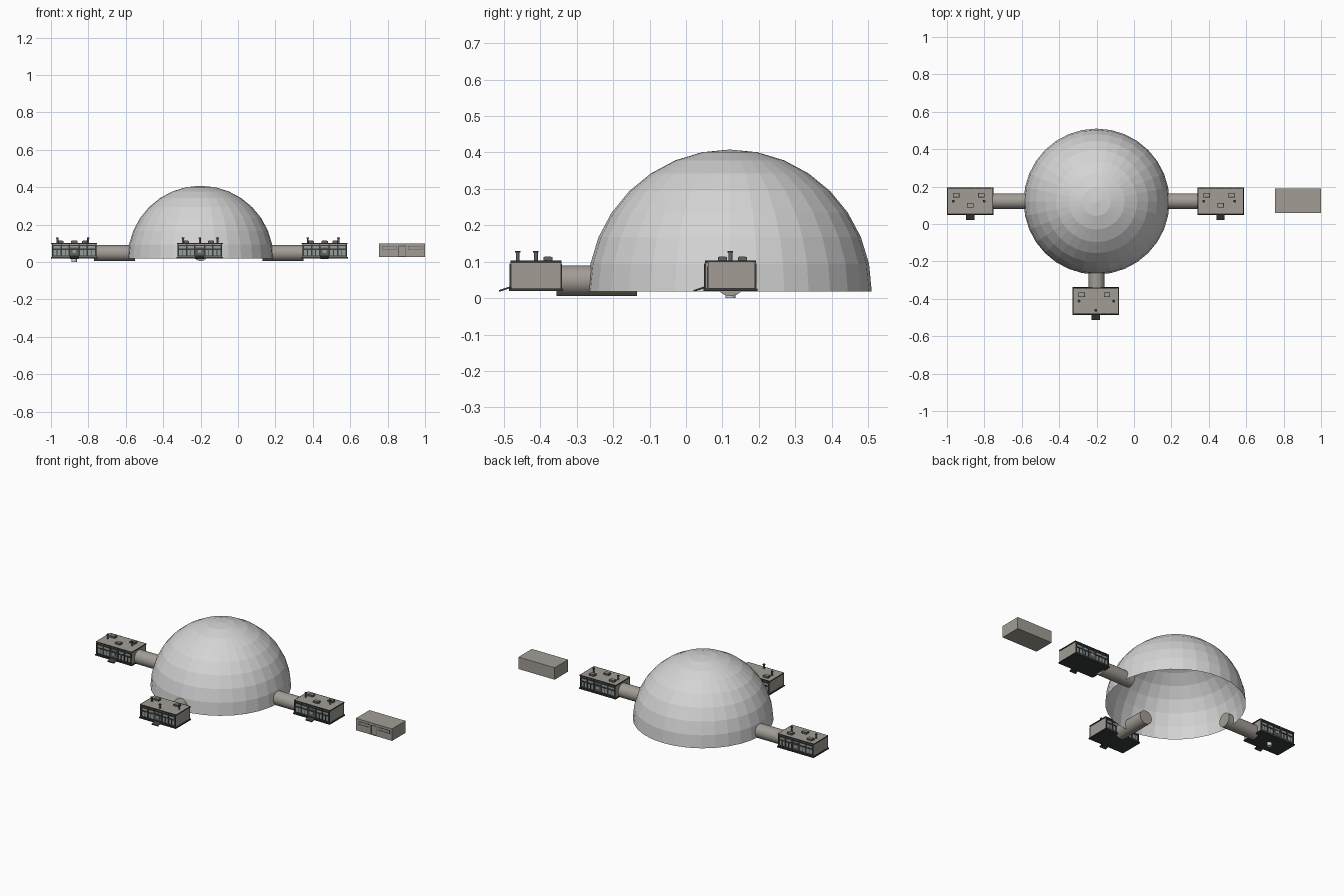
import bpy, bmesh, math
from mathutils import Matrix, Vector

if "Cube" in bpy.data.objects:
    bpy.data.objects.remove(bpy.data.objects["Cube"])


def material(name, r, g, b):
    m = bpy.data.materials.new(name)
    m.use_nodes = True
    m.diffuse_color = (r, g, b, 1)
    m.node_tree.nodes["Principled BSDF"].inputs["Base Color"].default_value = (r, g, b, 1)
    return m


SHELL = material("pale grey", .66, .66, .66)
WALL = material("warm grey", .36, .335, .30)
TRIM = material("charcoal", .04, .045, .045)
GLASS = material("window grey", .30, .34, .33)
METAL = material("mid grey", .12, .125, .12)


def finish(name, bm, mat):
    mesh = bpy.data.meshes.new(name)
    bm.to_mesh(mesh)
    bm.free()
    mesh.materials.append(mat)
    ob = bpy.data.objects.new(name, mesh)
    bpy.context.collection.objects.link(ob)
    return ob


def boxes(name, mat, items):
    """One object holding several boxes, each given as (centre, size)."""
    bm = bmesh.new()
    for loc, size in items:
        bmesh.ops.create_cube(bm, size=1, matrix=Matrix.Translation(loc) @ Matrix.Diagonal((*size, 1)))
    return finish(name, bm, mat)


def cylinder(name, mat, loc, radius, depth, axis="Z", sides=16):
    rot = {"X": Matrix.Rotation(math.pi / 2, 4, "Y"),
           "Y": Matrix.Rotation(math.pi / 2, 4, "X"), "Z": Matrix()}[axis]
    bm = bmesh.new()
    bmesh.ops.create_cone(bm, cap_ends=True, segments=sides, radius1=radius, radius2=radius,
                          depth=depth, matrix=Matrix.Translation(loc) @ rot)
    return finish(name, bm, mat)


# Open faceted dome
bm = bmesh.new()
bmesh.ops.create_uvsphere(bm, u_segments=32, v_segments=16, radius=.39)
bmesh.ops.delete(bm, geom=[v for v in bm.verts if v.co.z < -.01], context="VERTS")
bmesh.ops.translate(bm, verts=bm.verts, vec=(-.2, .12, .018))
finish("dome", bm, SHELL)

# Connecting tunnels
for name, loc, axis in (("right_tunnel", (-.66, .122, .048), "X"),
                        ("left_tunnel", (.24, .122, .048), "X"),
                        ("front_tunnel", (-.2, -.245, .048), "Y")):
    tube = cylinder(name, WALL, loc, .042, .22, axis, 32)
    bpy.context.view_layer.objects.active = tube
    tube.select_set(True)
    bpy.ops.object.shade_smooth_by_angle(angle=math.radians(35))
    tube.select_set(False)


def house(prefix, cx, cy, hatches, pipes):
    def at(x, y, z):
        return Vector((cx + x, cy + y, z))

    # Body, floor slab and roof edging
    boxes(prefix + "_body", WALL, [(at(0, 0, .064), (.238, .134, .078))])
    boxes(prefix + "_floor", TRIM, [(at(0, 0, .023), (.248, .148, .007))])
    edging = [(at(0, s * .067, .1), (.244, .006, .006)) for s in (-1, 1)]
    edging += [(at(s * .12, 0, .1), (.005, .138, .006)) for s in (-1, 1)]
    boxes(prefix + "_roof_edge", TRIM, edging)

    # Framed facades on the front and the back
    frames, panes, doors = [], [], []
    for s in (-1, 1):
        y = s * .069
        for z in (.032, .068, .089):
            frames.append((at(0, y, z), (.236, .006, .007)))
        for x in (-.115, -.07, -.026, .026, .07, .115):
            frames.append((at(x, y, .062), (.008, .006, .066)))
        for x in (-.092, -.048, .048, .092):
            panes.append((at(x, s * .0675, .051), (.036, .003, .032)))
            panes.append((at(x, s * .0675, .079), (.036, .003, .015)))
            frames.append((at(x, y, .05), (.004, .005, .034)))
        doors.append((at(0, s * .068, .052), (.044, .004, .05)))
        panes.append((at(0, s * .0705, .058), (.02, .002, .018)))
    boxes(prefix + "_window_frames", TRIM, frames)
    boxes(prefix + "_window_panes", GLASS, panes)
    boxes(prefix + "_doors", METAL, doors)

    # Sloping entry ramp
    ramp = boxes(prefix + "_ramp", TRIM, [((0, 0, 0), (.044, .034, .005))])
    ramp.location = at(0, -.085, .025)
    ramp.rotation_euler.x = math.radians(18)

    # Roof hatches and vent pipes
    boxes(prefix + "_hatches", METAL, [(at(x, y, .107), (.034, .024, .012)) for x, y in hatches])
    boxes(prefix + "_hatch_lids", WALL, [(at(x, y, .1135), (.028, .018, .002)) for x, y in hatches])
    for i, (x, y) in enumerate(pipes):
        cylinder(f"{prefix}_vent_{i + 1}", METAL, at(x, y, .115), .005, .026, sides=12)
        cylinder(f"{prefix}_vent_cap_{i + 1}", TRIM, at(x, y, .1275), .0075, .005, sides=12)


side_hatches = [(-.075, .033), (.06, .033), (0, -.022)]
side_pipes = [(-.09, 0), (.075, 0)]
house("right_house", -.876, .122, side_hatches, side_pipes)
house("left_house", .463, .122, side_hatches, side_pipes)
house("front_house", -.204, -.412, [(-.076, .033), (.06, .033)],
      [(-.09, 0), (.095, 0), (0, -.05)])

# Small drain under one house
cylinder("floor_drain", SHELL, (-.876, .122, .01), .014, .02)

# Detached storage unit with a door and two slot windows
boxes("storage_unit", WALL, [((.8775, .125, .0635), (.245, .13, .073))])


def outline(x0, x1, z0, z1, t=.003):
    xm, zm, y = (x0 + x1) / 2, (z0 + z1) / 2, .0595
    return [((xm, y, z), (x1 - x0, .003, t)) for z in (z0, z1)] + \
           [((x, y, zm), (t, .003, z1 - z0)) for x in (x0, x1)]


boxes("storage_outlines", METAL, outline(.858, .898, .03, .086)
      + outline(.772, .846, .068, .085) + outline(.91, .984, .068, .085))
